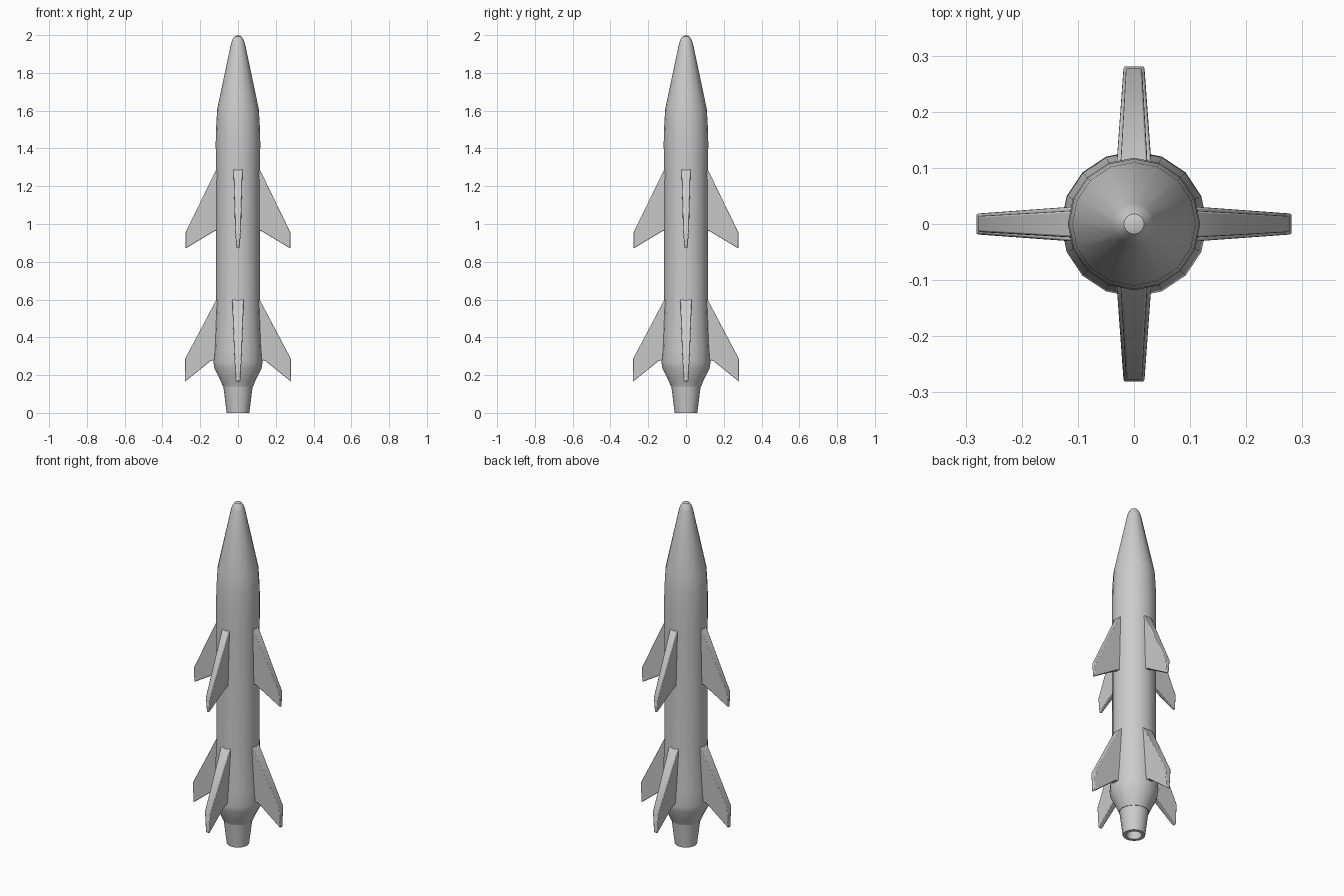
import bpy
import bmesh
from math import cos, sin, pi, radians

cube = bpy.data.objects.get("Cube")
if cube:
    bpy.data.objects.remove(cube, do_unlink=True)

grey = bpy.data.materials.new("plain grey")
grey.use_nodes = True
GREY = (0.6, 0.6, 0.6, 1)
grey.diffuse_color = GREY
grey.node_tree.nodes["Principled BSDF"].inputs["Base Color"].default_value = GREY


def finish(name, bm, angle, bevel=0):
    bmesh.ops.recalc_face_normals(bm, faces=bm.faces[:])
    mesh = bpy.data.meshes.new(name)
    bm.to_mesh(mesh)
    bm.free()
    obj = bpy.data.objects.new(name, mesh)
    bpy.context.collection.objects.link(obj)
    mesh.materials.append(grey)
    if bevel:
        mod = obj.modifiers.new("soft edges", 'BEVEL')
        mod.width = bevel
        mod.segments = 2
    bpy.ops.object.select_all(action='DESELECT')
    obj.select_set(True)
    bpy.context.view_layer.objects.active = obj
    bpy.ops.object.shade_smooth_by_angle(angle=radians(angle))
    return obj


def lathe(name, profile, sides=16):
    """Revolve (radius, height) points; both ends close on the axis."""
    bm = bmesh.new()
    rings = []
    for r, z in profile:
        if r == 0:
            rings.append([bm.verts.new((0, 0, z))] * sides)
        else:
            rings.append([bm.verts.new((r * cos(2 * pi * i / sides),
                                        r * sin(2 * pi * i / sides), z))
                          for i in range(sides)])
    for a, b in zip(rings, rings[1:]):
        for i in range(sides):
            j = (i + 1) % sides
            corners = list(dict.fromkeys((a[i], a[j], b[j], b[i])))
            bm.faces.new(corners)
    return finish(name, bm, 35)


def fin(name, outline, turn):
    """Tapered plate; outline holds (radius, height, half thickness)."""
    bm = bmesh.new()
    c, s = cos(turn), sin(turn)
    sheets = [[bm.verts.new((r * c - side * t * s, r * s + side * t * c, z))
               for r, z, t in outline] for side in (1, -1)]
    for sheet in sheets:
        bm.faces.new(sheet)
    n = len(outline)
    for i in range(n):
        j = (i + 1) % n
        bm.faces.new((sheets[0][i], sheets[0][j], sheets[1][j], sheets[1][i]))
    return finish(name, bm, 40, bevel=0.004)


# Fuselage with pointed nose and flared tail
lathe("fuselage", [(0, 0.14), (0.08, 0.14), (0.09, 0.165), (0.125, 0.235),
                   (0.13, 0.27), (0.125, 0.35), (0.117, 0.6), (0.117, 1.28),
                   (0.118, 1.43), (0.116, 1.51), (0.11, 1.61), (0.037, 1.955),
                   (0.03, 1.975), (0.018, 1.993), (0, 2)])

# Hollow exhaust nozzle
lathe("nozzle", [(0, 0.1), (0.03, 0.09), (0.042, 0), (0.06, 0),
                 (0.078, 0.145), (0, 0.16)])

# Two sets of four swept fins
upper = [(0.1, 1.3, 0.024), (0.117, 1.285, 0.024), (0.278, 0.955, 0.015),
         (0.278, 0.87, 0.008), (0.125, 0.962, 0.015), (0.1, 0.965, 0.016)]
lower = [(0.1, 0.61, 0.031), (0.117, 0.595, 0.031), (0.281, 0.285, 0.019),
         (0.281, 0.165, 0.012), (0.145, 0.275, 0.018), (0.1, 0.285, 0.02)]
for k, place in enumerate(("left", "back", "right", "front")):
    fin("upper_fin_" + place, upper, k * pi / 2)
    fin("lower_fin_" + place, lower, k * pi / 2)
